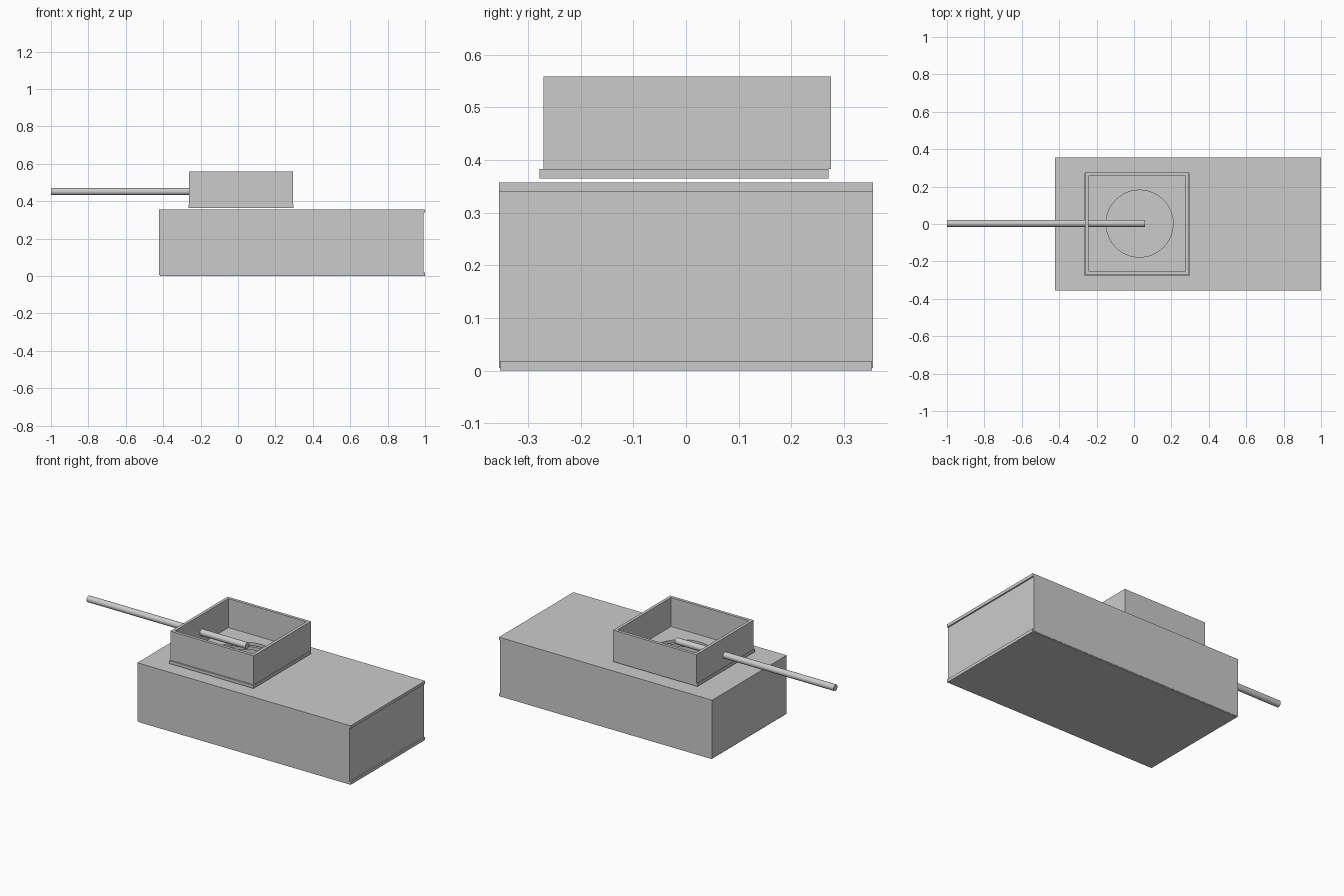
import bpy
from math import pi

if "Cube" in bpy.data.objects:
    bpy.data.objects.remove(bpy.data.objects["Cube"])


def panel(name, x, y, z):
    """Thin box given by its min/max on each axis."""
    bpy.ops.mesh.primitive_cube_add(
        size=1, location=[sum(r) / 2 for r in (x, y, z)])
    ob = bpy.context.object
    ob.name = name
    ob.scale = [r[1] - r[0] for r in (x, y, z)]
    bpy.ops.object.transform_apply(location=False, rotation=False, scale=True)
    return ob


def rod(name, radius, length, loc, rot=(0, 0, 0), sides=32):
    bpy.ops.mesh.primitive_cylinder_add(
        vertices=sides, radius=radius, depth=length, location=loc, rotation=rot)
    ob = bpy.context.object
    ob.name = name
    return ob


T = 0.018  # sheet thickness

# Hull: hollow box of sheet panels, floor and roof overhang the rear plate
panel("hull_floor", (-0.418, 1.0), (-0.353, 0.353), (0.0, T))
hull_top = panel("hull_top", (-0.417, 1.0), (-0.355, 0.355), (0.339, 0.357))
for side, s in (("left", -1), ("right", 1)):
    y = sorted((s * (0.355 - T), s * 0.355))
    panel("hull_side_" + side, (-0.42, 0.992), y, (0.005, 0.357))
panel("hull_end_front", (-0.423, -0.423 + T), (-0.355, 0.355), (0.005, 0.357))
panel("hull_end_rear", (0.992 - T, 0.992), (-0.355, 0.355), (0.005, 0.35))

# Turret: open-topped tray floating just above the hull
turret_floor = panel("turret_floor", (-0.265, 0.298), (-0.278, 0.27), (0.365, 0.383))
tz = (0.383, 0.558)
panel("turret_wall_front", (-0.262, -0.262 + T), (-0.27, 0.275), tz)
panel("turret_wall_rear", (0.294 - T, 0.294), (-0.27, 0.275), tz)
panel("turret_wall_left", (-0.262, 0.294), (-0.27, -0.27 + T), tz)
panel("turret_wall_right", (-0.262, 0.294), (0.275 - T, 0.275), tz)

# Round opening through turret floor and hull roof
cutter = rod("ring_cutter", 0.179, 0.1, (0.03, 0.002, 0.36), sides=64)
cutter.hide_render = True
cutter.display_type = 'WIRE'
for ob in (turret_floor, hull_top):
    m = ob.modifiers.new("ring_hole", 'BOOLEAN')
    m.operation = 'DIFFERENCE'
    m.object = cutter
    m.solver = 'EXACT'

# Barrel through the front turret wall
rod("barrel", 0.019, 1.06, (-0.47, 0.003, 0.452), (0, pi / 2, 0))
bpy.ops.object.shade_smooth_by_angle()
